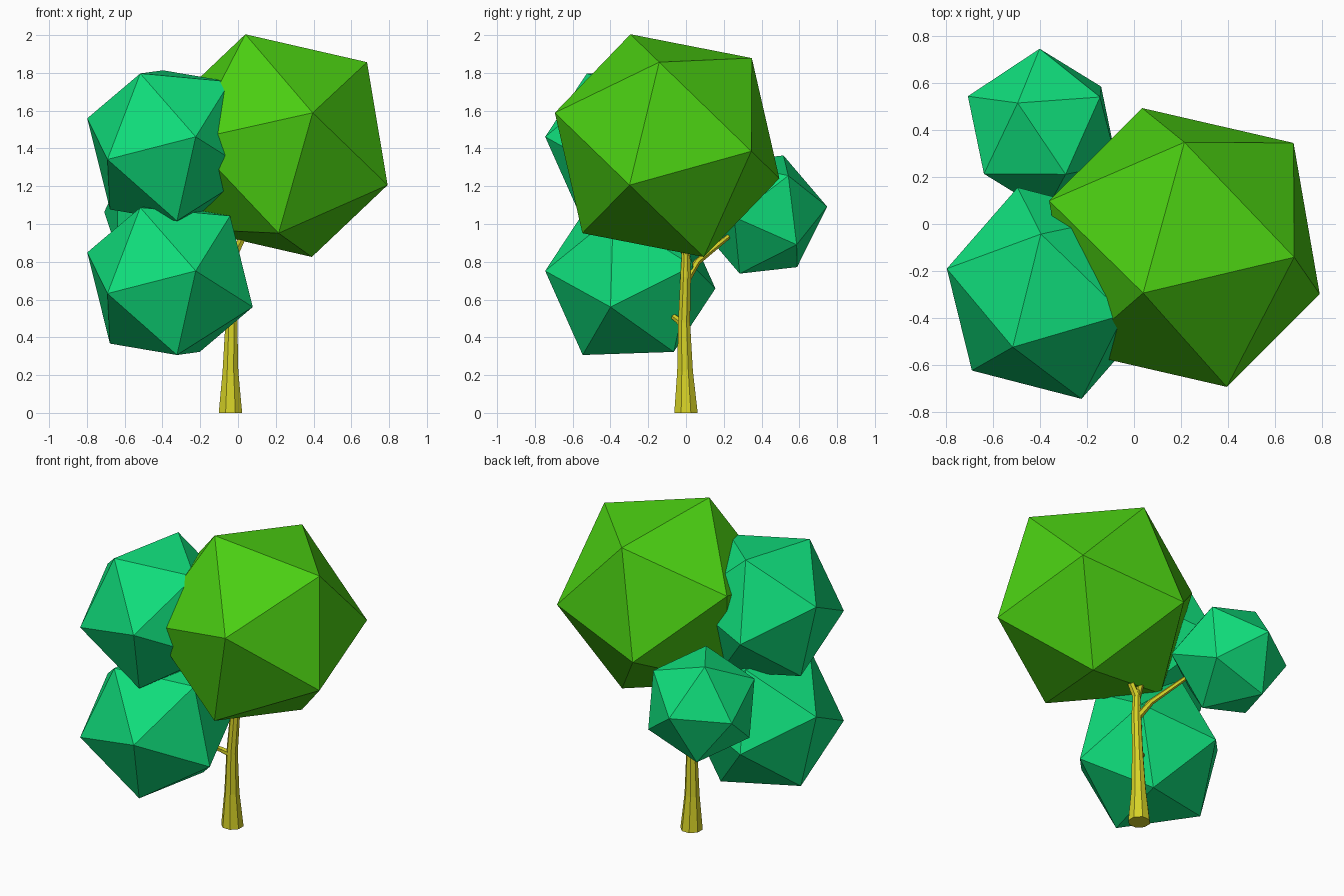
import bpy, bmesh, math
from mathutils import Vector, Matrix

if "Cube" in bpy.data.objects:
    bpy.data.objects.remove(bpy.data.objects["Cube"])


def material(name, rgb):
    m = bpy.data.materials.new(name)
    m.diffuse_color = (*rgb, 1)
    m.use_nodes = True
    m.node_tree.nodes["Principled BSDF"].inputs["Base Color"].default_value = m.diffuse_color
    return m


BARK = material("bark", (0.68, 0.65, 0.02))
LIME = material("lime_leaves", (0.07, 0.62, 0.006))
GREEN = material("green_leaves", (0.005, 0.73, 0.20))


def finish(bm, name, mat):
    bmesh.ops.recalc_face_normals(bm, faces=bm.faces)
    me = bpy.data.meshes.new(name)
    bm.to_mesh(me)
    bm.free()
    me.materials.append(mat)
    ob = bpy.data.objects.new(name, me)
    bpy.context.collection.objects.link(ob)
    return ob


def frame(p, q):
    p = Vector(p).normalized()
    n = p.cross(Vector(q)).normalized()
    return Matrix((p, n, p.cross(n))).transposed()


def foliage(name, centre, radius, a, b, mat):
    """Icosahedron turned so two neighbouring corners point along a and b."""
    bm = bmesh.new()
    bmesh.ops.create_icosphere(bm, subdivisions=1, radius=radius)
    bm.verts.ensure_lookup_table()
    v = bm.verts[0]
    w = v.link_edges[0].other_vert(v)
    rot = frame(a, b) @ frame(v.co, w.co).transposed()
    for v in bm.verts:
        v.co = rot @ v.co + Vector(centre)
    return finish(bm, name, mat)


def limb(name, path, sides=8):
    """Tapered faceted tube through (x, y, z, radius) points."""
    bm = bmesh.new()
    pts = [Vector(p[:3]) for p in path]
    rings = []
    for i, p in enumerate(pts):
        d = pts[min(i + 1, len(pts) - 1)] - pts[max(i - 1, 0)]
        if i == 0 and p.z == 0:
            d = Vector((0, 0, 1))
        rot = Vector((0, 0, 1)).rotation_difference(d.normalized())
        ring = []
        for k in range(sides):
            t = 2 * math.pi * (k + 0.5) / sides
            ring.append(bm.verts.new(p + rot @ Vector((math.cos(t), math.sin(t), 0)) * path[i][3]))
        rings.append(ring)
    for r, s in zip(rings, rings[1:]):
        for k in range(sides):
            j = (k + 1) % sides
            bm.faces.new((r[k], r[j], s[j], s[k]))
    bm.faces.new(rings[0])
    bm.faces.new(rings[-1])
    return finish(bm, name, BARK)


# Crowns
foliage("main_crown", (0.215, -0.10, 1.415), 0.645, (0, -0.45, -0.465), (-0.465, -0.45, 0.025), LIME)
for name, z in (("upper_left_crown", 1.415), ("lower_left_crown", 0.705)):
    foliage(name, (-0.36, -0.295, z), 0.473, (0.44, -0.105, -0.145), (0.14, -0.45, 0.045), GREEN)
foliage("back_crown", (-0.39, 0.40, 1.05), 0.35, (-0.105, 0.115, 0.31), (-0.015, 0.345, 0.05), GREEN)

# Trunk and branches
limb("trunk", [(-0.04, 0, 0, 0.067), (-0.04, -0.005, 0.22, 0.045), (-0.035, -0.01, 0.48, 0.034),
               (-0.02, -0.002, 0.72, 0.03), (-0.02, 0, 0.88, 0.022)])
limb("main_branch", [(-0.02, 0, 0.84, 0.024), (0.02, -0.005, 0.92, 0.02), (0.12, -0.03, 1.15, 0.012)], 6)
limb("upper_branch", [(-0.02, 0, 0.82, 0.022), (-0.09, -0.03, 1.0, 0.018), (-0.22, -0.14, 1.25, 0.01)], 6)
limb("back_branch", [(-0.03, 0.005, 0.71, 0.022), (-0.08, 0.06, 0.80, 0.018), (-0.2, 0.22, 0.93, 0.014),
                     (-0.3, 0.32, 1.0, 0.009)], 6)
limb("lower_branch", [(-0.035, -0.01, 0.46, 0.02), (-0.09, -0.04, 0.49, 0.018), (-0.22, -0.16, 0.58, 0.01)], 6)
